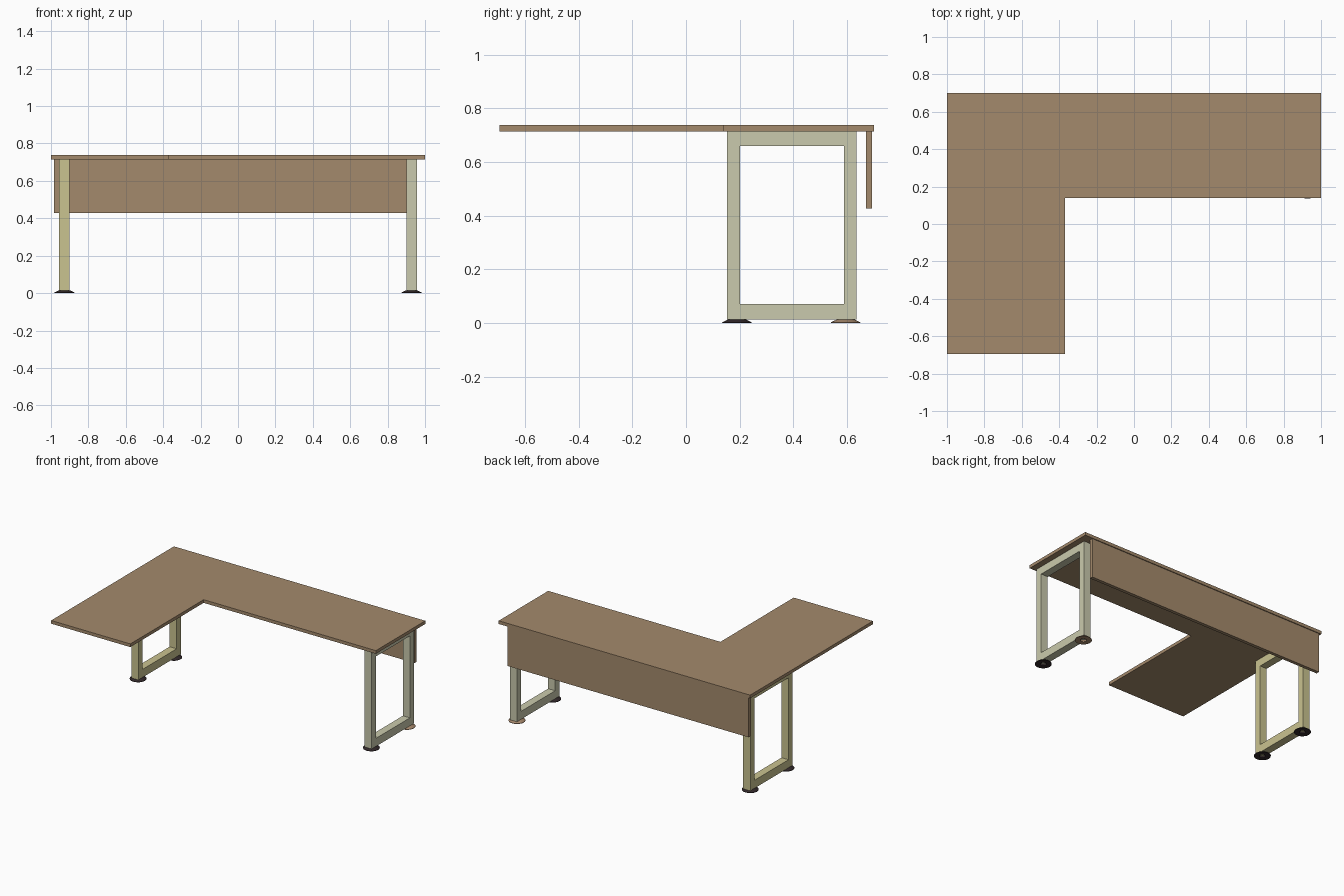
import bpy, bmesh, math

if "Cube" in bpy.data.objects:
    bpy.data.objects.remove(bpy.data.objects["Cube"])


def material(name, rgb):
    m = bpy.data.materials.new(name)
    lin = [((c / 255 + 0.055) / 1.055) ** 2.4 for c in rgb]
    m.diffuse_color = (*lin, 1)
    m.use_nodes = True
    m.node_tree.nodes["Principled BSDF"].inputs["Base Color"].default_value = m.diffuse_color
    return m


wood = material("brown wood", (164, 138, 108))
cream = material("yellow cream metal", (202, 195, 144))
grey = material("pale grey green metal", (202, 202, 173))
dark = material("dark rubber", (50, 40, 42))
tan = material("tan rubber", (166, 136, 108))


def finish(bm, name, mat):
    bmesh.ops.recalc_face_normals(bm, faces=bm.faces)
    me = bpy.data.meshes.new(name)
    bm.to_mesh(me)
    bm.free()
    me.materials.append(mat)
    ob = bpy.data.objects.new(name, me)
    bpy.context.collection.objects.link(ob)
    return ob


def prism(name, outline, depth, mat):
    """Extrude a planar outline along a depth vector."""
    bm = bmesh.new()
    face = bm.faces.new([bm.verts.new(p) for p in outline])
    ext = bmesh.ops.extrude_face_region(bm, geom=[face], use_keep_orig=True)
    moved = [g for g in ext["geom"] if isinstance(g, bmesh.types.BMVert)]
    bmesh.ops.translate(bm, verts=moved, vec=depth)
    return finish(bm, name, mat)


def leg_frame(name, x0, x1, mat):
    """Rectangular tube loop standing in the y-z plane."""
    outer = [(0.153, 0.013), (0.635, 0.013), (0.635, 0.715), (0.153, 0.715)]
    inner = [(0.201, 0.071), (0.588, 0.071), (0.588, 0.66), (0.201, 0.66)]
    bm = bmesh.new()
    loops = [[bm.verts.new((x, y, z)) for y, z in pts]
             for x, pts in ((x0, outer), (x1, outer), (x1, inner), (x0, inner))]
    bridge(bm, loops)
    return finish(bm, name, mat)


def bridge(bm, loops):
    """Join rings of points into a closed tube-like ring."""
    n = len(loops[0])
    for k in range(len(loops)):
        a, b = loops[k], loops[(k + 1) % len(loops)]
        for i in range(n):
            j = (i + 1) % n
            bm.faces.new((a[i], a[j], b[j], b[i]))


def foot(name, x, y, mat, sides=24):
    """Tapered disc with a hole underneath."""
    bm = bmesh.new()
    profile = [(0.055, 0), (0.055, 0.003), (0.032, 0.014), (0.02, 0.014), (0.02, 0)]
    loops = [[bm.verts.new((x + r * math.cos(2 * math.pi * i / sides),
                            y + r * math.sin(2 * math.pi * i / sides), z))
              for i in range(sides)] for r, z in profile]
    bridge(bm, loops)
    return finish(bm, name, mat)


# L-shaped desk top
prism("desk_top", [(x, y, 0.715) for x, y in
      [(-1, -0.695), (-0.37, -0.695), (-0.37, 0.138), (1, 0.138), (1, 0.7), (-1, 0.7)]],
      (0, 0, 0.023), wood)

# Back privacy panel
prism("back_panel", [(-0.985, 0.67, 0.428), (0.935, 0.67, 0.428),
                     (0.935, 0.67, 0.715), (-0.985, 0.67, 0.715)],
      (0, 0.024, 0), wood)

# Leg frames and feet
for side, x, mat in (("left", -0.928, cream), ("right", 0.928, grey)):
    leg_frame(side + "_leg_frame", x - 0.028, x + 0.028, mat)
    for end, y in (("front", 0.19), ("back", 0.595)):
        pad = tan if (side, end) == ("right", "back") else dark
        foot(f"{side}_{end}_foot", x, y, pad)
